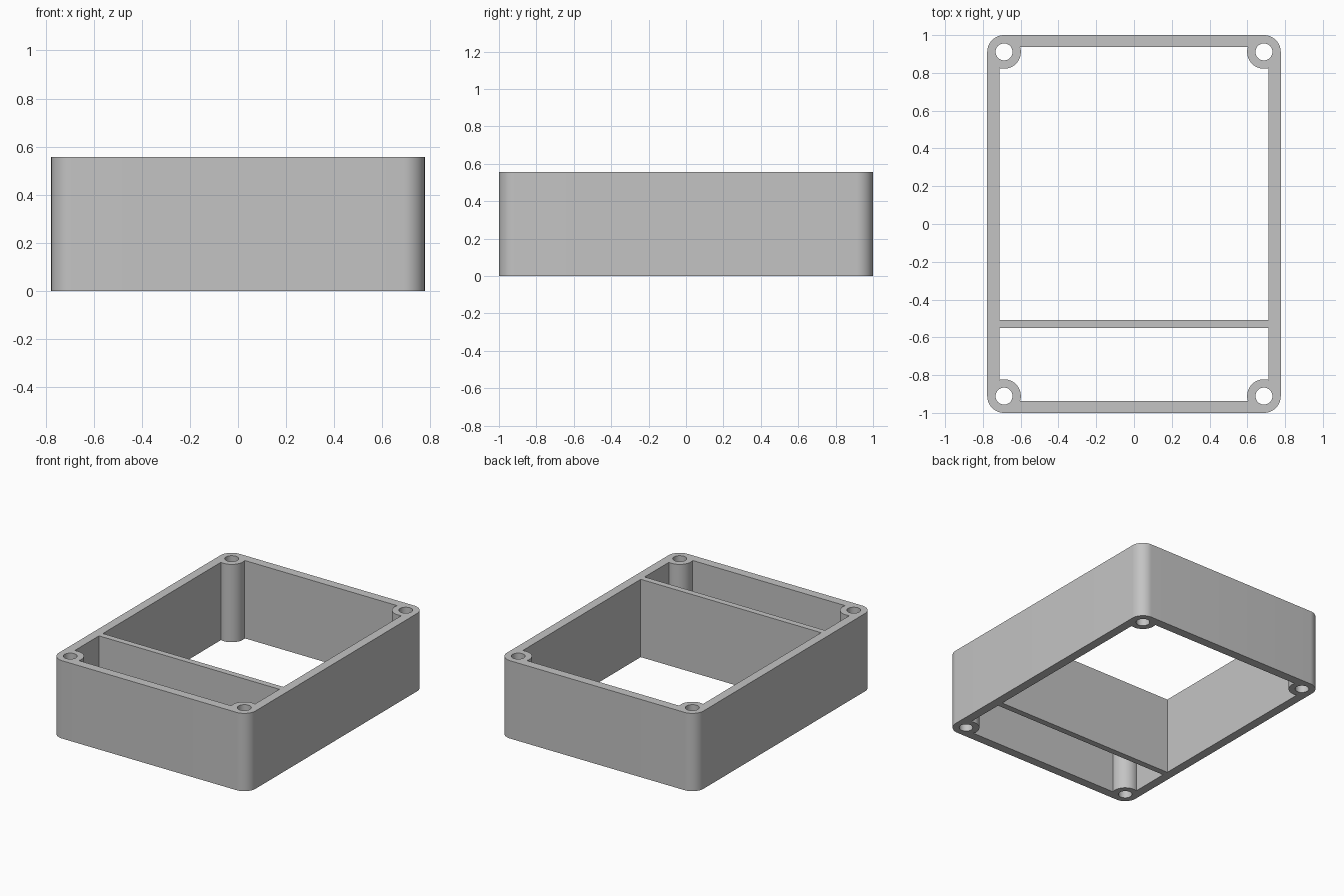
import bpy
from math import sin, cos, asin, pi

if "Cube" in bpy.data.objects:
    bpy.data.objects.remove(bpy.data.objects["Cube"], do_unlink=True)

# Overall sizes
HALF_X, HALF_Y, HEIGHT = 0.777, 1.0, 0.556
WALL = 0.064
IN_X, IN_Y = HALF_X - WALL, HALF_Y - WALL
BOSS_R, HOLE_R = 0.089, 0.045
BOSS_X, BOSS_Y = HALF_X - BOSS_R, HALF_Y - BOSS_R
DIV_FRONT, DIV_BACK = -0.551, -0.507
CORNERS = [(1, 1), (-1, 1), (-1, -1), (1, -1)]      # counter-clockwise


def arc(cx, cy, r, a0, a1, n):
    steps = [a0 + (a1 - a0) * i / n for i in range(n + 1)]
    return [(cx + r * cos(a), cy + r * sin(a)) for a in steps]


def boss_notch(sx, sy):
    """Round bite that a corner screw post takes out of an opening."""
    start = 1.5 * pi + asin((IN_X - BOSS_X) / BOSS_R)
    end = pi - asin((IN_Y - BOSS_Y) / BOSS_R)
    pts = [(sx * x, sy * y) for x, y in arc(BOSS_X, BOSS_Y, BOSS_R, start, end, 20)]
    return pts if sx * sy > 0 else pts[::-1]


# Outer outline with rounded corners
outer = []
for i, (sx, sy) in enumerate(CORNERS):
    outer += arc(sx * BOSS_X, sy * BOSS_Y, BOSS_R, i * pi / 2, (i + 1) * pi / 2, 14)

# Large rear opening and narrow front opening, with the divider left between
rear = boss_notch(1, 1) + boss_notch(-1, 1) + [(-IN_X, DIV_BACK), (IN_X, DIV_BACK)]
front = [(IN_X, DIV_FRONT), (-IN_X, DIV_FRONT)] + boss_notch(-1, -1) + boss_notch(1, -1)

# Screw holes through the posts
holes = [arc(sx * BOSS_X, sy * BOSS_Y, HOLE_R, 0, 2 * pi, 40)[:-1] for sx, sy in CORNERS]

# Extruded plan of the case
curve = bpy.data.curves.new("case_plan", "CURVE")
curve.dimensions = "2D"
curve.fill_mode = "BOTH"
curve.extrude = HEIGHT / 2
for outline in [outer, rear, front] + holes:
    spline = curve.splines.new("POLY")
    spline.points.add(len(outline) - 1)
    for point, (x, y) in zip(spline.points, outline):
        point.co = (x, y, HEIGHT / 2, 1)
    spline.use_cyclic_u = True

case = bpy.data.objects.new("divided_case_frame", curve)
case.location.z = HEIGHT / 2
bpy.context.collection.objects.link(case)
for obj in bpy.context.selected_objects:
    obj.select_set(False)
case.select_set(True)
bpy.context.view_layer.objects.active = case
bpy.ops.object.convert(target="MESH")
case = bpy.context.view_layer.objects.active

# Weld caps to walls, rest on the ground, smooth the round parts
bpy.ops.object.mode_set(mode="EDIT")
bpy.ops.mesh.select_all(action="SELECT")
bpy.ops.mesh.remove_doubles(threshold=0.0001)
bpy.ops.mesh.normals_make_consistent(inside=False)
bpy.ops.object.mode_set(mode="OBJECT")
case.location.z = -min(v.co.z for v in case.data.vertices)
bpy.ops.object.shade_smooth_by_angle(angle=pi / 6)

# Plain grey plastic
grey = bpy.data.materials.new("grey_plastic")
grey.use_nodes = True
colour = (0.55, 0.55, 0.55, 1)
grey.diffuse_color = colour
grey.node_tree.nodes["Principled BSDF"].inputs["Base Color"].default_value = colour
case.data.materials.clear()
case.data.materials.append(grey)
